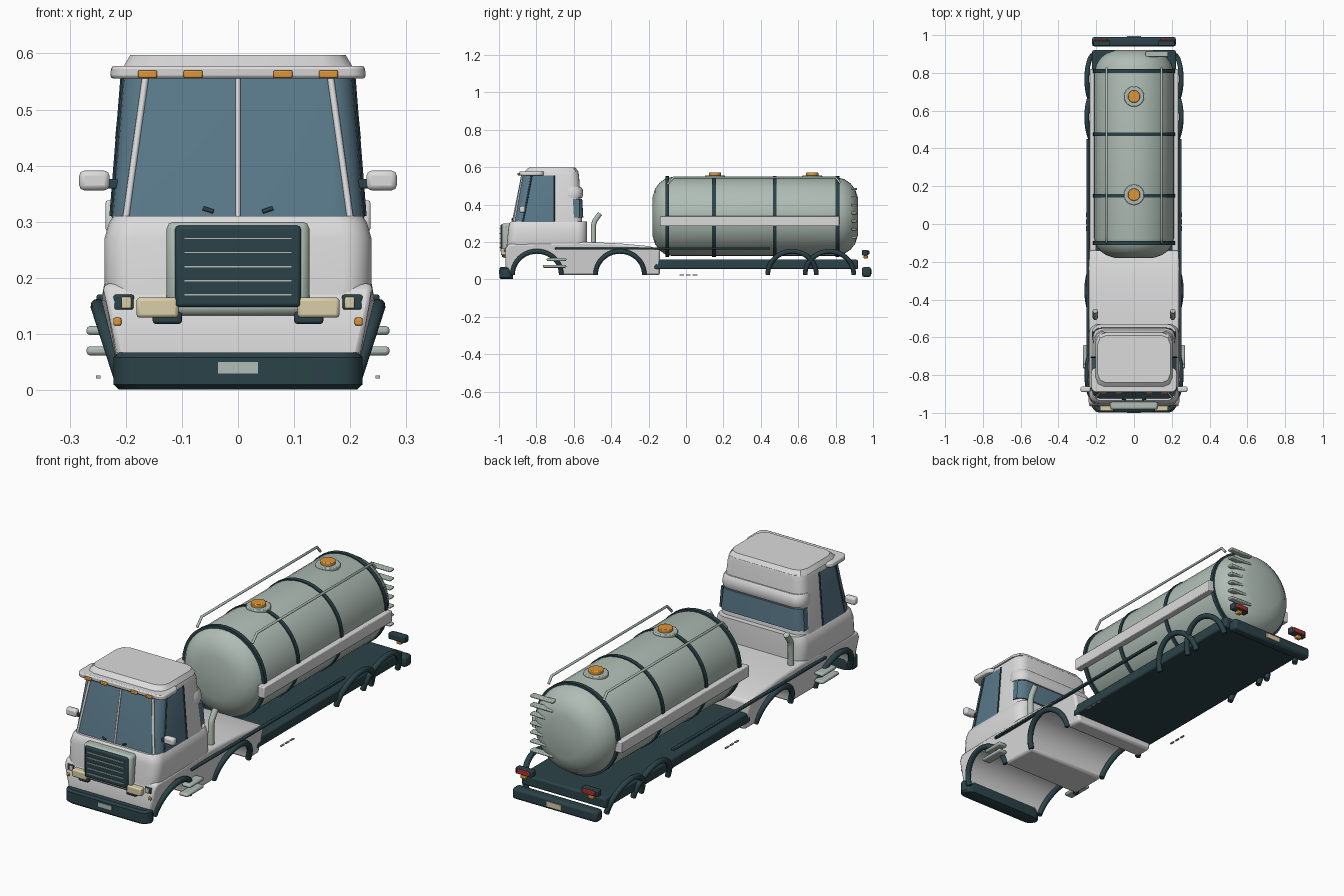
import bpy, bmesh
from math import pi, sin, cos, radians

cube = bpy.data.objects.get("Cube")
if cube:
    bpy.data.objects.remove(cube, do_unlink=True)


def material(name, rgb):
    m = bpy.data.materials.new(name)
    m.use_nodes = True
    m.diffuse_color = (*rgb, 1)
    node = next(n for n in m.node_tree.nodes if n.type == 'BSDF_PRINCIPLED')
    node.inputs["Base Color"].default_value = (*rgb, 1)
    return m


WHITE = material("white_paint", (0.72, 0.71, 0.71))
TANK = material("pale_green_metal", (0.43, 0.51, 0.46))
DARK = material("dark_teal", (0.024, 0.055, 0.065))
GLASS = material("blue_glass", (0.10, 0.19, 0.25))
AMBER = material("amber", (0.72, 0.30, 0.04))
CREAM = material("cream_lamp", (0.70, 0.62, 0.40))
RED = material("red_lamp", (0.42, 0.03, 0.03))


def finish(name, bm, mats, bevel=0, mirror=False, rule=None, angle=35):
    bmesh.ops.recalc_face_normals(bm, faces=bm.faces)
    if rule:
        for f in bm.faces:
            f.material_index = rule(f.calc_center_median())
    me = bpy.data.meshes.new(name)
    bm.to_mesh(me)
    bm.free()
    for m in mats:
        me.materials.append(m)
    me.shade_smooth()
    me.set_sharp_from_angle(angle=radians(angle))
    ob = bpy.data.objects.new(name, me)
    bpy.context.collection.objects.link(ob)
    if bevel:
        b = ob.modifiers.new("Bevel", 'BEVEL')
        b.width, b.segments, b.angle_limit = bevel, 2, radians(40)
    if mirror:
        ob.modifiers.new("Mirror", 'MIRROR')
    return ob


def loft(name, rings, mats, **kw):
    """Skin a list of equal-sized closed rings and cap both ends."""
    bm = bmesh.new()
    rows = [[bm.verts.new(p) for p in ring] for ring in rings]
    n = len(rows[0])
    for a, b in zip(rows, rows[1:]):
        for i in range(n):
            j = (i + 1) % n
            bm.faces.new((a[i], a[j], b[j], b[i]))
    bm.faces.new(rows[0])
    bm.faces.new(rows[-1])
    return finish(name, bm, mats, **kw)


def plan(z, hw, y0, y1, r, split=None, steps=5):
    """Rounded rectangle in plan, with an optional extra point on each side."""
    s = (y0 + y1) / 2 if split is None else split
    half = []
    for cy, start in ((y0 + r, -pi / 2), (y1 - r, 0)):
        half += [(hw - r + r * cos(start + pi / 2 * k / steps),
                  cy + r * sin(start + pi / 2 * k / steps), z) for k in range(steps + 1)]
        if start:
            half.append((hw, s, z))
    return half + [(-x, y, z) for x, y, z in reversed(half)]


def box(name, x, y, z, mat, bevel=0.004, mirror=False):
    ring = lambda h: [(x[0], y[0], h), (x[1], y[0], h), (x[1], y[1], h), (x[0], y[1], h)]
    return loft(name, [ring(z[0]), ring(z[1])], [mat], bevel=bevel, mirror=mirror)


def tube(name, pts, radius, mat, mirror=False):
    cu = bpy.data.curves.new(name, 'CURVE')
    cu.dimensions = '3D'
    cu.bevel_depth, cu.bevel_resolution, cu.use_fill_caps = radius, 3, True
    sp = cu.splines.new('POLY')
    sp.points.add(len(pts) - 1)
    for p, co in zip(sp.points, pts):
        p.co = (*co, 1)
    cu.materials.append(mat)
    ob = bpy.data.objects.new(name, cu)
    bpy.context.collection.objects.link(ob)
    if mirror:
        ob.modifiers.new("Mirror", 'MIRROR')


def disc_ring(axis, at, r, centre, n=40):
    pts = []
    for k in range(n):
        u, v = r * cos(2 * pi * k / n), r * sin(2 * pi * k / n)
        pts.append((u, at, centre + v) if axis == 'y' else (u, centre + v, at))
    return pts


# Lower body with full-width wheel tunnels
AXLES = {"front": -0.797, "second": -0.353, "third": 0.567, "rear": 0.767}


def tunnel(cy, steps=16, r=0.132):
    return [(cy - r * cos(pi * k / steps), 0.022 + r * sin(pi * k / steps)) for k in range(steps + 1)]


side = ([(-0.965, 0.04)] + tunnel(AXLES["front"]) + tunnel(AXLES["second"])
        + [(-0.14, 0.022), (-0.14, 0.16), (-0.2, 0.178), (-0.35, 0.192), (-0.54, 0.2), (-0.95, 0.19), (-0.965, 0.16)])
width = lambda z: 0.204 + 0.036 * min(1, z / 0.15)
loft("lower_body", [[(s * width(z), y, z) for y, z in side] for s in (-1, 1)], [WHITE], bevel=0.011)

# Cab shell, glasshouse and roof
loft("cab_lower", [plan(z, hw, y0, -0.53, r) for z, hw, y0, r in (
    (0.15, 0.226, -0.962, 0.05), (0.19, 0.238, -0.958, 0.05), (0.27, 0.238, -0.95, 0.05),
    (0.298, 0.23, -0.945, 0.05), (0.31, 0.222, -0.935, 0.05))], [WHITE])
loft("cab_upper", [plan(0.305, 0.225, -0.925, -0.555, 0.05, -0.705),
                   plan(0.555, 0.205, -0.875, -0.572, 0.05, -0.705),
                   plan(0.578, 0.197, -0.868, -0.576, 0.05, -0.705)], [WHITE, GLASS],
     rule=lambda c: int(c.y < -0.705 and 0.32 < c.z < 0.55))
loft("rear_window", [plan(z, hw, -0.62, y, 0.05) for z, hw, y in (
    (0.33, 0.2235, -0.549), (0.43, 0.215, -0.555))], [GLASS])
loft("rear_panel_ridge", [plan(z, hw, -0.66, y, 0.05) for z, hw, y in (
    (0.435, 0.216, -0.556), (0.45, 0.219, -0.55), (0.48, 0.216, -0.552), (0.495, 0.21, -0.562))], [WHITE])
loft("roof_visor", [plan(0.555, 0.228, -0.89, -0.76, 0.03), plan(0.578, 0.226, -0.892, -0.76, 0.03)],
     [WHITE], bevel=0.006)
loft("roof_cap", [plan(0.575, 0.205, -0.865, -0.575, 0.05, steps=2), plan(0.597, 0.192, -0.84, -0.59, 0.045, steps=2)],
     [WHITE])
tube("windscreen_pillar", [(0.2, -0.919, 0.305), (0.165, -0.874, 0.557)], 0.006, WHITE, True)
tube("windscreen_divider", [(0, -0.927, 0.305), (0, -0.877, 0.557)], 0.0045, WHITE)
tube("door_window_edge", [(0.222, -0.872, 0.31), (0.203, -0.825, 0.555)], 0.005, DARK, True)
tube("door_rear_edge", [(0.2255, -0.705, 0.31), (0.206, -0.705, 0.555)], 0.004, DARK, True)
tube("wiper", [(0.044, -0.93, 0.318), (0.062, -0.928, 0.324)], 0.004, DARK, True)
for i, x in enumerate((0.08, 0.161)):
    box(f"roof_marker_{i}", (x - 0.017, x + 0.017), (-0.9, -0.88), (0.556, 0.57), AMBER, 0.003, True)

# Mirrors
box("mirror", (0.229, 0.283), (-0.89, -0.86), (0.356, 0.391), WHITE, 0.009, True)
box("mirror_arm", (0.195, 0.232), (-0.882, -0.868), (0.359, 0.376), DARK, 0.003, True)

# Grille
box("grille_frame", (-0.127, 0.127), (-0.983, -0.93), (0.133, 0.3), TANK, 0.012)
box("grille_panel", (-0.112, 0.112), (-0.992, -0.97), (0.148, 0.293), DARK, 0.006)
for i in range(5):
    z = 0.17 + 0.025 * i
    box(f"grille_slat_{i}", (-0.096, 0.096), (-0.996, -0.988), (z - 0.002, z + 0.002), TANK, 0)

# Front lamps and bumper
box("headlight", (0.106, 0.181), (-0.99, -0.945), (0.129, 0.165), CREAM, 0.006, True)
box("headlight_mount", (0.1, 0.152), (-0.984, -0.95), (0.118, 0.14), DARK, 0.005, True)
box("corner_lamp_housing", (0.185, 0.222), (-0.966, -0.92), (0.142, 0.17), DARK, 0.004, True)
box("corner_lamp", (0.19, 0.208), (-0.972, -0.955), (0.145, 0.166), CREAM, 0.003, True)
box("front_indicator", (0.208, 0.222), (-0.972, -0.94), (0.115, 0.129), AMBER, 0.003, True)
loft("front_bumper", [plan(z, 0.222 - d, -0.998 + d, -0.925, 0.04) for z, d in (
    (0.001, 0.01), (0.01, 0), (0.058, 0), (0.067, 0.008))], [DARK])
box("front_plate", (-0.036, 0.036), (-1.0, -0.993), (0.03, 0.05), TANK, 0)

# Fenders: half hoops leaning in at both ends
for label, cy in AXLES.items():
    hoop = [(0.21 + 0.04 * sin(a), cy - 0.13 * cos(a), 0.026 + 0.124 * sin(a))
            for a in (pi * k / 20 for k in range(21))]
    tube(f"{label}_fender", hoop, 0.013, DARK, True)

# Steps, side trim and small side bars
for i, z in enumerate((0.07, 0.106)):
    box(f"cab_step_{i}", (0.225, 0.27), (-0.765 + 0.02 * i, -0.64), (z - 0.008, z + 0.008), TANK, 0.006, True)
box("side_trim", (0.236, 0.252), (-0.7, 0.45), (0.159, 0.17), DARK, 0.003, True)
for i in range(3):
    y = -0.036 + 0.036 * i
    box(f"side_bar_{i}", (0.245, 0.253), (y, y + 0.025), (0.021, 0.026), TANK, 0, True)

# Exhaust stacks
tube("exhaust", [(0.205, -0.495, 0.18), (0.205, -0.495, 0.29), (0.205, -0.488, 0.312), (0.205, -0.46, 0.352)],
     0.014, TANK, True)

# Chassis deck
box("chassis", (-0.222, 0.222), (-0.17, 0.92), (0.055, 0.105), DARK, 0.008)

# Tank with bands, side beams, hatches and rails
CZ, R = 0.336, 0.211
loft("tank", [disc_ring('y', y, r, CZ) for y, r in (
    (-0.18, 0.1), (-0.165, 0.148), (-0.142, 0.18), (-0.11, 0.203), (-0.075, R),
    (0.8, R), (0.845, 0.2), (0.88, 0.177), (0.905, 0.145), (0.92, 0.1))], [TANK], angle=30)
for i, y in enumerate((-0.1, 0.15, 0.475, 0.81)):
    loft(f"tank_band_{i}", [disc_ring('y', y + d, 0.216, CZ) for d in (-0.01, 0.01)], [DARK])
box("tank_side_beam", (0.2, 0.236), (-0.14, 0.82), (0.284, 0.338), WHITE, 0.004, True)
for i, y in enumerate((0.155, 0.675)):
    loft(f"hatch_collar_{i}", [disc_ring('z', z, 0.054, y, 24) for z in (0.51, 0.555)], [TANK], bevel=0.004)
    loft(f"hatch_cap_{i}", [disc_ring('z', z, 0.033, y, 16) for z in (0.55, 0.571)], [AMBER], bevel=0.004)
tube("tank_top_rail", [(0.145, -0.1, 0.508), (0.145, -0.065, 0.545), (0.145, 0.8, 0.545), (0.145, 0.825, 0.515)],
     0.006, TANK, True)

# Ladder rungs on the tank's rear
for i in range(7):
    z = 0.225 + 0.043 * i
    box(f"ladder_rung_{i}", (0.06, 0.18), (0.885, 0.915), (z - 0.006, z + 0.006), TANK, 0.004)

# Rear lamps and bumper
box("rear_lamp_housing", (0.13, 0.216), (0.942, 0.972), (0.128, 0.158), DARK, 0.004, True)
box("rear_lamp", (0.138, 0.205), (0.965, 0.98), (0.133, 0.154), RED, 0.003, True)
box("rear_indicator", (0.165, 0.19), (0.95, 0.972), (0.112, 0.127), AMBER, 0.003, True)
box("rear_bumper", (-0.222, 0.222), (0.94, 0.99), (0.013, 0.066), DARK, 0.012)
box("rear_plate", (-0.038, 0.038), (0.985, 0.994), (0.028, 0.052), CREAM, 0)
